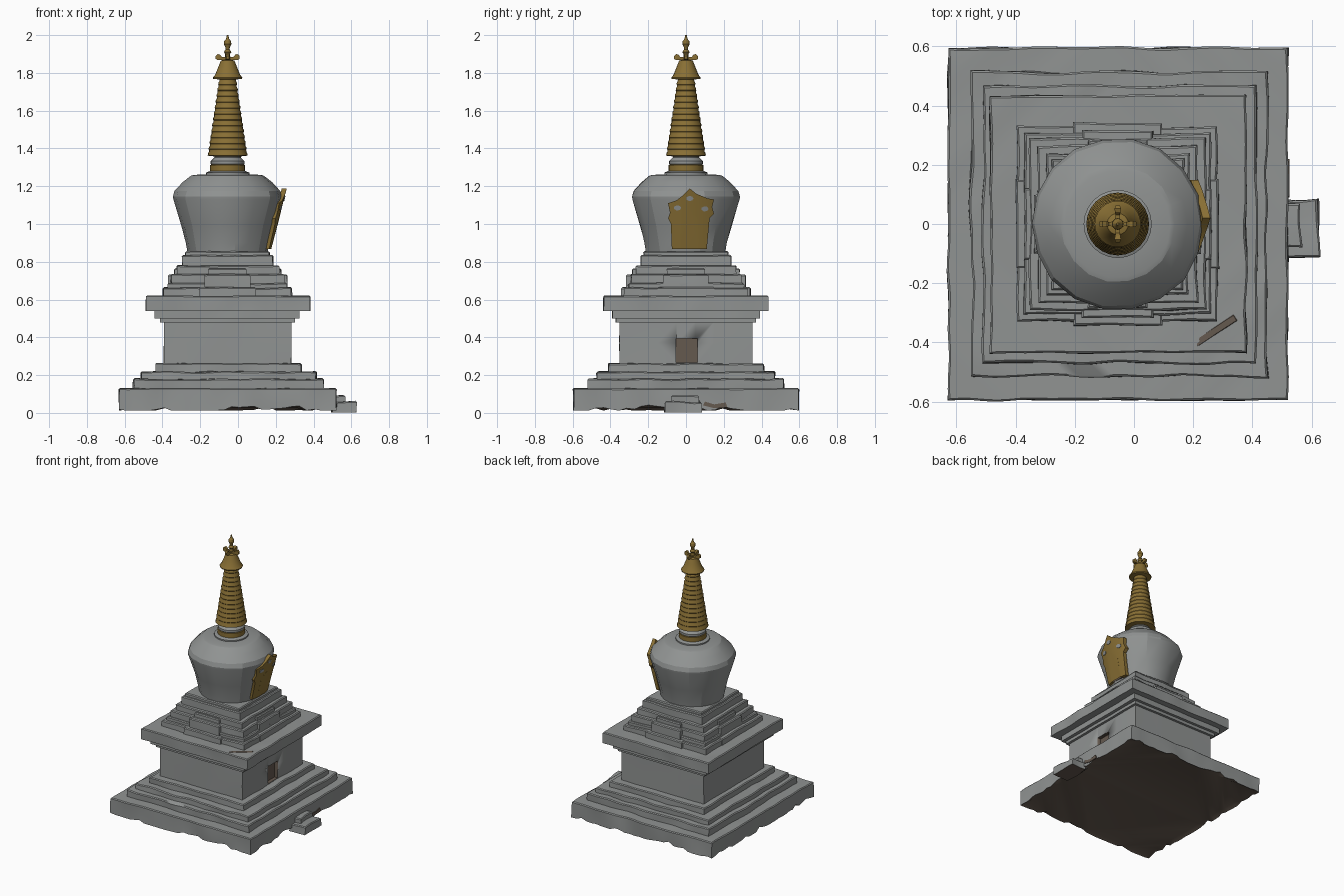
import bpy, bmesh, math, random
from mathutils import Vector, noise

if "Cube" in bpy.data.objects:
    bpy.data.objects.remove(bpy.data.objects["Cube"])

random.seed(4)
CX = -0.055  # tower axis


def material(name, rgb):
    m = bpy.data.materials.new(name)
    m.diffuse_color = (*rgb, 1)
    m.use_nodes = True
    m.node_tree.nodes["Principled BSDF"].inputs["Base Color"].default_value = m.diffuse_color
    return m


GREY = material("plaster grey", (0.28, 0.292, 0.288))
GOLD = material("aged gold", (0.25, 0.16, 0.035))
BROWN = material("earth brown", (0.13, 0.10, 0.078))


def finish(name, bm, mats, angle=30):
    bmesh.ops.recalc_face_normals(bm, faces=bm.faces)
    me = bpy.data.meshes.new(name)
    bm.to_mesh(me)
    bm.free()
    ob = bpy.data.objects.new(name, me)
    bpy.context.collection.objects.link(ob)
    for m in mats:
        me.materials.append(m)
    bpy.ops.object.select_all(action='DESELECT')
    ob.select_set(True)
    bpy.context.view_layer.objects.active = ob
    bpy.ops.object.shade_smooth_by_angle(angle=math.radians(angle))
    return ob


def slab(name, x0, x1, y0, y1, z0, z1, rough=0.005, jag=0.0, step=0.04, mats=(GREY,)):
    """Worn rectangular course: wobbly outline, softened top edge, optional ragged underside."""
    corners = [(x0, y0), (x1, y0), (x1, y1), (x0, y1)]
    outline = []
    for i in range(4):
        a, b = Vector(corners[i]), Vector(corners[(i + 1) % 4])
        n = max(2, round((b - a).length / step))
        outline += [a.lerp(b, k / n) for k in range(n)]
    mid = Vector(((x0 + x1) / 2, (y0 + y1) / 2))
    bev = min(0.006, (z1 - z0) / 4)
    bm, rings = bmesh.new(), []
    levels = [(z0, 0), ((z0 + z1) / 2, 0), (z1 - bev, 0), (z1, bev)]
    if jag:  # flat middle of the ragged underside
        levels.insert(0, (z0 + 0.016, 0.03))
    for z, inset in levels:
        ring = []
        for p in outline:
            q = Vector((p.x, p.y, z))
            w = noise.noise_vector(q * 7 + Vector((0, 0, z1 * 9))) * rough
            d = p - mid
            q.x += w.x - inset * d.x / ((x1 - x0) / 2)
            q.y += w.y - inset * d.y / ((y1 - y0) / 2)
            if z >= z1 - bev:
                q.z += w.z * 0.7
            elif z == z0 and jag:
                q.z += jag * max(0, noise.noise(q * 5) + random.uniform(-0.25, 0.45))
            ring.append(bm.verts.new(q))
        rings.append(ring)
    n = len(outline)
    dark = len(mats) > 1
    for k, (a, b) in enumerate(zip(rings, rings[1:])):
        for i in range(n):
            f = bm.faces.new((a[i], a[(i + 1) % n], b[(i + 1) % n], b[i]))
            f.material_index = int(dark and bool(jag) and k == 0)
    bm.faces.new(rings[-1])
    bm.faces.new(rings[0][::-1]).material_index = int(dark)
    bmesh.ops.triangulate(bm, faces=[f for f in bm.faces if len(f.verts) > 4])
    return finish(name, bm, mats)


def lathe(name, prof, mat, sides=24, wob=0.0, angle=30):
    bm, rings = bmesh.new(), []
    for r, z in prof:
        ring = []
        for i in range(sides):
            t = math.tau * i / sides
            q = Vector((math.cos(t) * r, math.sin(t) * r, z))
            k = 1 + wob * noise.noise(q * 8)
            ring.append(bm.verts.new((CX + q.x * k, q.y * k, z)))
        rings.append(ring)
    for a, b in zip(rings, rings[1:]):
        for i in range(sides):
            j = (i + 1) % sides
            bm.faces.new((a[i], a[j], b[j], b[i]))
    bm.faces.new(rings[0][::-1])
    bm.faces.new(rings[-1])
    return finish(name, bm, [mat], angle)


def plate(name, pts, front, back, mat):
    """Panel drawn in y/z; front(y, z) and back(y, z) give its x so that it can lean and curve."""
    bm = bmesh.new()
    f = [bm.verts.new((front(y, z), y, z)) for y, z in pts]
    b = [bm.verts.new((back(y, z), y, z)) for y, z in pts]
    n = len(pts)
    caps = [bm.faces.new(f), bm.faces.new(b[::-1])]
    for i in range(n):
        j = (i + 1) % n
        bm.faces.new((f[i], b[i], b[j], f[j]))
    bmesh.ops.triangulate(bm, faces=caps)
    return finish(name, bm, [mat])


# Ragged plinth and stepped base
slab("plinth", -0.628, 0.52, -0.595, 0.595, 0.012, 0.13, 0.008, 0.04, mats=(GREY, BROWN))
slab("base_step_1", -0.55, 0.45, -0.515, 0.515, 0.11, 0.18, 0.012)
slab("base_step_2", -0.51, 0.415, -0.47, 0.47, 0.16, 0.218, 0.010)
slab("base_step_3", -0.435, 0.335, -0.41, 0.41, 0.20, 0.262, 0.008)

# Small entrance steps
slab("entrance_step_upper", 0.48, 0.565, -0.085, 0.075, 0.02, 0.092, 0.012, mats=(GREY, BROWN))
slab("entrance_step_lower", 0.50, 0.625, -0.12, 0.085, 0.002, 0.06, 0.014, mats=(GREY, BROWN))

# Square body with recessed doorway, and cornice
body = slab("body", -0.392, 0.282, -0.352, 0.352, 0.25, 0.49, 0.003, step=0.1)
door = [(-0.052, 0.268), (0.062, 0.268), (0.062, 0.395), (-0.052, 0.395)]
cutter = plate("doorway_cutter", door, lambda y, z: 0.32, lambda y, z: 0.255, BROWN)
cutter.hide_render = True
cutter.hide_set(True)
cut = body.modifiers.new("doorway", 'BOOLEAN')
cut.operation, cut.solver, cut.object = 'DIFFERENCE', 'EXACT', cutter
cut.material_mode = 'TRANSFER'
slab("cornice_lower", -0.412, 0.30, -0.37, 0.37, 0.478, 0.51, 0.003)
slab("cornice_middle", -0.44, 0.325, -0.39, 0.39, 0.50, 0.55, 0.004)
slab("cornice_upper", -0.485, 0.38, -0.435, 0.435, 0.54, 0.62, 0.008)

# Stepped throne with central projections
for i, (hx, hy, z0, z1) in enumerate([(0.338, 0.328, 0.61, 0.662), (0.315, 0.305, 0.65, 0.688),
                                      (0.298, 0.29, 0.68, 0.735), (0.27, 0.265, 0.72, 0.78),
                                      (0.24, 0.238, 0.77, 0.835), (0.222, 0.222, 0.82, 0.855)]):
    slab(f"throne_step_{i + 1}", CX - hx, CX + hx, -hy, hy, z0, z1, 0.007)
for i, (w, h, z0, z1) in enumerate([(0.15, 0.342, 0.615, 0.665), (0.12, 0.315, 0.65, 0.732),
                                    (0.10, 0.283, 0.72, 0.765)]):
    slab(f"throne_projection_across_{i + 1}", CX - h, CX + h, -w, w, z0, z1, 0.005)
    slab(f"throne_projection_along_{i + 1}", CX - w, CX + w, -h, h, z0, z1, 0.005)

# Dome and neck
lathe("dome", [(0.212, 0.845), (0.222, 0.90), (0.245, 0.99), (0.288, 1.13), (0.29, 1.145),
               (0.28, 1.175), (0.235, 1.222), (0.195, 1.255), (0.18, 1.26), (0.09, 1.264)], GREY, 18, 0.025, 20)
lathe("neck_disc", [(0.115, 1.25), (0.115, 1.272), (0.095, 1.28)], GREY)
lathe("neck_gold_band", [(0.092, 1.275), (0.092, 1.312), (0.08, 1.316)], GOLD)
lathe("neck", [(0.075, 1.30), (0.09, 1.318), (0.09, 1.333), (0.07, 1.352), (0.07, 1.37)], GREY)

# Ringed spire, canopy and finial
spire = [(0.07, 1.358), (0.106, 1.362)]
for i in range(13):
    z = 1.362 + i * 0.0312
    r = 0.105 - 0.0046 * i
    spire += [(r, z + 0.003), (r - 0.001, z + 0.012), (r - 0.006, z + 0.02), (r - 0.0065, z + 0.0312)]
lathe("ringed_spire", spire, GOLD)
lathe("canopy", [(0.04, 1.765), (0.076, 1.768), (0.078, 1.775), (0.066, 1.79), (0.048, 1.835),
                 (0.036, 1.865), (0.018, 1.87)], GOLD)
lathe("finial", [(0.016, 1.86), (0.013, 1.90), (0.020, 1.91), (0.010, 1.925), (0.012, 1.937), (0.020, 1.952),
                 (0.018, 1.968), (0.008, 1.98), (0.004, 2.0)], GOLD, 12)
for i in range(4):
    c, s = math.cos(i * math.pi / 2), math.sin(i * math.pi / 2)
    bm, rings = bmesh.new(), []
    for d, z, w, h in [(0.0, 1.874, 0.009, 0.01), (0.03, 1.876, 0.007, 0.008), (0.04, 1.882, 0.009, 0.014),
                       (0.052, 1.884, 0.011, 0.016), (0.063, 1.882, 0.007, 0.008)]:
        rings.append([bm.verts.new((CX + c * d - s * a * w, s * d + c * a * w, z + b * h))
                      for a, b in ((-1, -1), (1, -1), (1, 1), (-1, 1))])
    for a, b in zip(rings, rings[1:]):
        for k in range(4):
            bm.faces.new((a[k], a[(k + 1) % 4], b[(k + 1) % 4], b[k]))
    bm.faces.new(rings[0])
    bm.faces.new(rings[-1])
    finish(f"finial_arm_{i + 1}", bm, [GOLD])


# Niche on the dome, leaning outward and wrapping around it
def lean(off):
    return lambda y, z: 0.172 + 0.245 * (z - 0.87) - 1.6 * (y - 0.02) ** 2 + off


frame = [(-0.075, 0.868), (-0.08, 1.0), (-0.095, 1.03), (-0.085, 1.06), (-0.095, 1.11), (-0.05, 1.125),
         (-0.012, 1.155), (0.02, 1.188), (0.055, 1.16), (0.115, 1.135), (0.148, 1.13), (0.138, 1.09),
         (0.148, 1.055), (0.125, 1.03), (0.11, 0.868), (0.066, 0.868), (0.072, 1.0), (0.058, 1.035), (0.02, 1.06),
         (-0.018, 1.035), (-0.03, 1.0), (-0.028, 0.868)]
plate("niche_frame", frame, lean(0.008), lean(-0.018), GOLD)
plate("niche_panel", [(-0.035, 0.87), (0.074, 0.87), (0.074, 1.0), (0.06, 1.04), (0.02, 1.065), (-0.02, 1.04),
                      (-0.035, 1.0)], lean(-0.006), lean(-0.025), BROWN)
plate("niche_arch", [(-0.03, 1.012), (0.072, 1.012), (0.062, 1.04), (0.02, 1.065), (-0.02, 1.04)],
      lean(-0.003), lean(-0.01), GREY)
for i, (y, z) in enumerate([(-0.045, 1.085), (0.02, 1.135), (0.1, 1.08)]):
    plate(f"niche_worn_spot_{i + 1}", [(y + 0.02 * math.cos(t * math.tau / 7), z + 0.014 * math.sin(t * math.tau / 7))
                                       for t in range(7)], lean(0.011), lean(0.003), GREY)

# Exposed earth on the plinth
plate("plinth_earth_patch", [(0.09, 0.04), (0.15, 0.025), (0.22, 0.028), (0.21, 0.055), (0.15, 0.045), (0.1, 0.06)],
      lambda y, z: 0.525, lambda y, z: 0.516, BROWN)

# Broken strip on the cornice
strip = slab("broken_strip", -0.08, 0.08, -0.012, 0.012, 0, 0.008, 0.003, mats=(BROWN,))
strip.location = (0.275, -0.36, 0.614)
strip.rotation_euler.z = math.radians(34)
